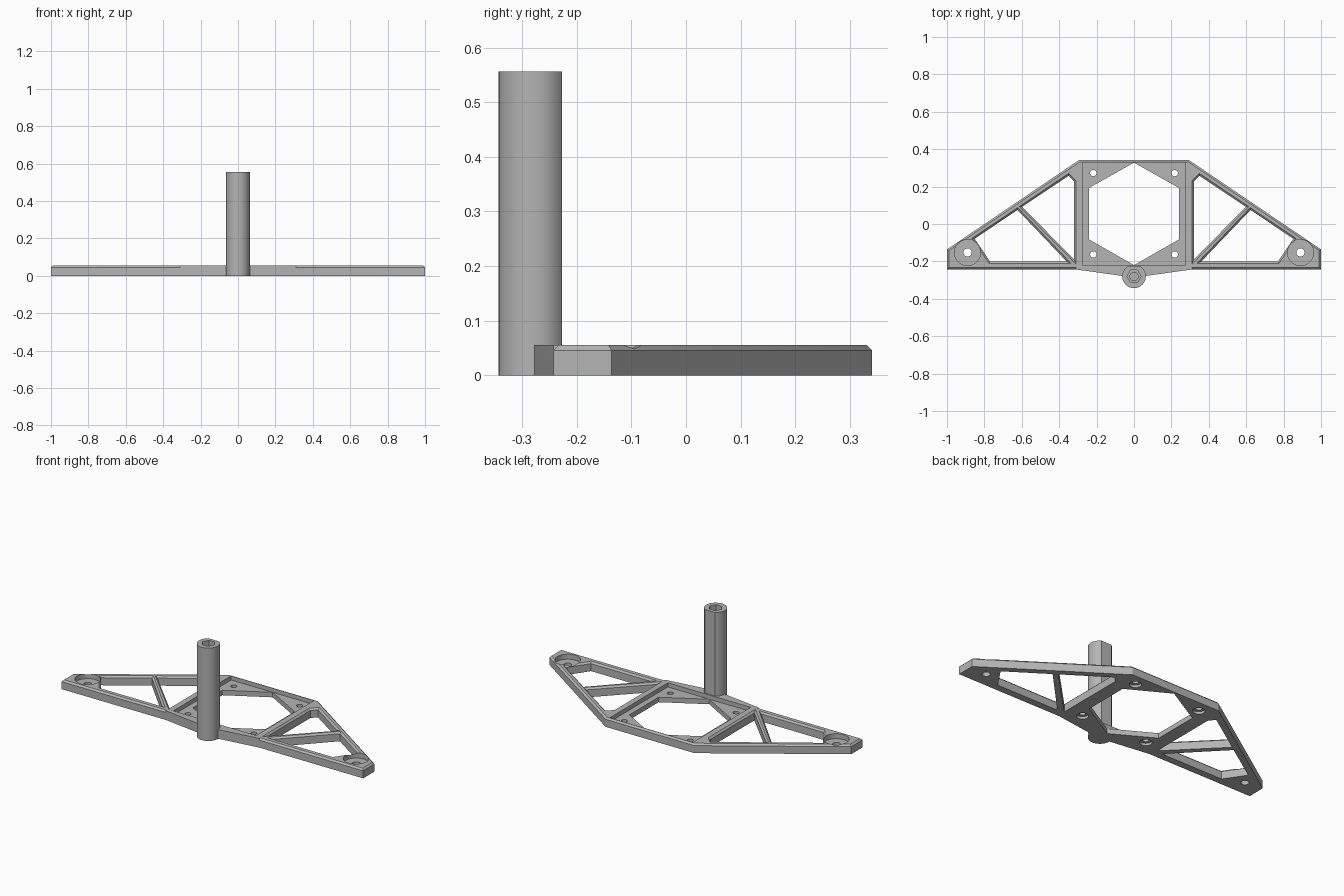
import bpy, bmesh
from math import cos, sin, radians
from mathutils import Vector

cube = bpy.data.objects.get("Cube")
if cube:
    bpy.data.objects.remove(cube, do_unlink=True)

grey = bpy.data.materials.new("mid grey")
grey.use_nodes = True
colour = (0.46, 0.46, 0.46, 1)
grey.diffuse_color = colour
grey.node_tree.nodes["Principled BSDF"].inputs["Base Color"].default_value = colour


def arc(cx, cy, r, n, start=0, sweep=360):
    """Points on a circle, or on an open arc when the sweep is partial."""
    steps = n if sweep == 360 else n - 1
    return [(cx + r * cos(radians(start + sweep * i / steps)),
             cy + r * sin(radians(start + sweep * i / steps))) for i in range(n)]


def offset(pts, d):
    """Grow a counter-clockwise polygon by d."""
    out = []
    for i, p in enumerate(pts):
        p = Vector(p)
        a = (p - Vector(pts[i - 1])).normalized()
        b = (Vector(pts[(i + 1) % len(pts)]) - p).normalized()
        na, nb = Vector((a.y, -a.x)), Vector((b.y, -b.x))
        out.append(tuple(p + (na + nb) * d / (1 + na.dot(nb))))
    return out


def loft(name, *rings):
    """Solid through a stack of (points, z) rings."""
    bm = bmesh.new()
    loops = [[bm.verts.new((x, y, z)) for x, y in pts] for pts, z in rings]
    bm.faces.new(loops[0][::-1])
    bm.faces.new(loops[-1])
    for lo, hi in zip(loops, loops[1:]):
        for i in range(len(lo)):
            j = (i + 1) % len(lo)
            bm.faces.new((lo[i], lo[j], hi[j], hi[i]))
    bmesh.ops.recalc_face_normals(bm, faces=bm.faces)
    mesh = bpy.data.meshes.new(name)
    bm.to_mesh(mesh)
    bm.free()
    mesh.materials.append(grey)
    ob = bpy.data.objects.new(name, mesh)
    bpy.context.collection.objects.link(ob)
    return ob


def combine(target, tool, operation="DIFFERENCE"):
    tool.hide_render = True
    mod = target.modifiers.new("combine", "BOOLEAN")
    mod.operation, mod.solver, mod.object = operation, "EXACT", tool
    bpy.context.view_layer.objects.active = target
    bpy.ops.object.modifier_apply(modifier=mod.name)
    bpy.data.objects.remove(tool, do_unlink=True)


def cut(target, pts, z0, z1):
    combine(target, loft("cutter", (pts, z0), (pts, z1)))


def mirrored(pts, side):
    return pts if side > 0 else [(-x, y) for x, y in reversed(pts)]


TOP, EDGE, CH = 0.055, 0.045, 0.01
LOW, HIGH = -0.05, 0.1

# Chamfered base plate with the front spur
outline = [(-1, -0.243), (1, -0.243), (1, -0.136), (0.295, 0.341),
           (-0.295, 0.341), (-1, -0.136)]
plate = loft("base_plate", (outline, 0), (outline, EDGE), (offset(outline, -CH), TOP))
spur = [(-0.31, -0.225), (-0.31, -0.243), (-0.06, -0.278), (0.06, -0.278),
        (0.31, -0.243), (0.31, -0.225)]
combine(plate, loft("spur", (spur, 0), (spur, TOP)), "UNION")

# Square recess and hexagonal window
cut(plate, [(-0.275, -0.22), (0.275, -0.22), (0.275, 0.328), (-0.275, 0.328)], 0.03, HIGH)
cut(plate, [(0, -0.22), (0.24, -0.083), (0.24, 0.193), (0, 0.328),
            (-0.24, 0.193), (-0.24, -0.083)], LOW, HIGH)

# Truss openings with flared upper rims, end pockets and screw holes
inner = [(0.32, -0.19), (0.598, 0.092), (0.35, 0.258), (0.32, 0.228)]
outer = [(0.36, -0.2), (0.77, -0.2), (0.852, -0.079), (0.623, 0.075)]
for side in (1, -1):
    for opening in (inner, outer):
        pts = mirrored(opening, side)
        rim = offset(pts, CH)
        combine(plate, loft("cutter", (pts, LOW), (pts, EDGE), (rim, TOP), (rim, HIGH)))
    cut(plate, arc(side * 0.89, -0.152, 0.07, 48), 0.025, HIGH)
    cut(plate, arc(side * 0.89, -0.152, 0.022, 24), LOW, HIGH)
    for y in (0.272, -0.163):
        cut(plate, arc(side * 0.218, y, 0.017, 24), LOW, HIGH)
        cut(plate, arc(side * 0.218, y, 0.033, 24), LOW, 0.015)

# Upright post with a flat back, nut pocket and screw hole
profile = arc(0, -0.28, 0.063, 48, 122.7, 294.6)
post = loft("post", (profile, 0), (profile, 0.556))
cut(post, arc(0, -0.28, 0.038, 6), 0.52, 0.6)
cut(post, arc(0, -0.28, 0.022, 24), 0.3, 0.6)

# Smooth the round walls, keep the edges sharp
for ob in (plate, post):
    bpy.ops.object.select_all(action="DESELECT")
    ob.select_set(True)
    bpy.context.view_layer.objects.active = ob
    bpy.ops.object.shade_smooth_by_angle(angle=radians(25))
